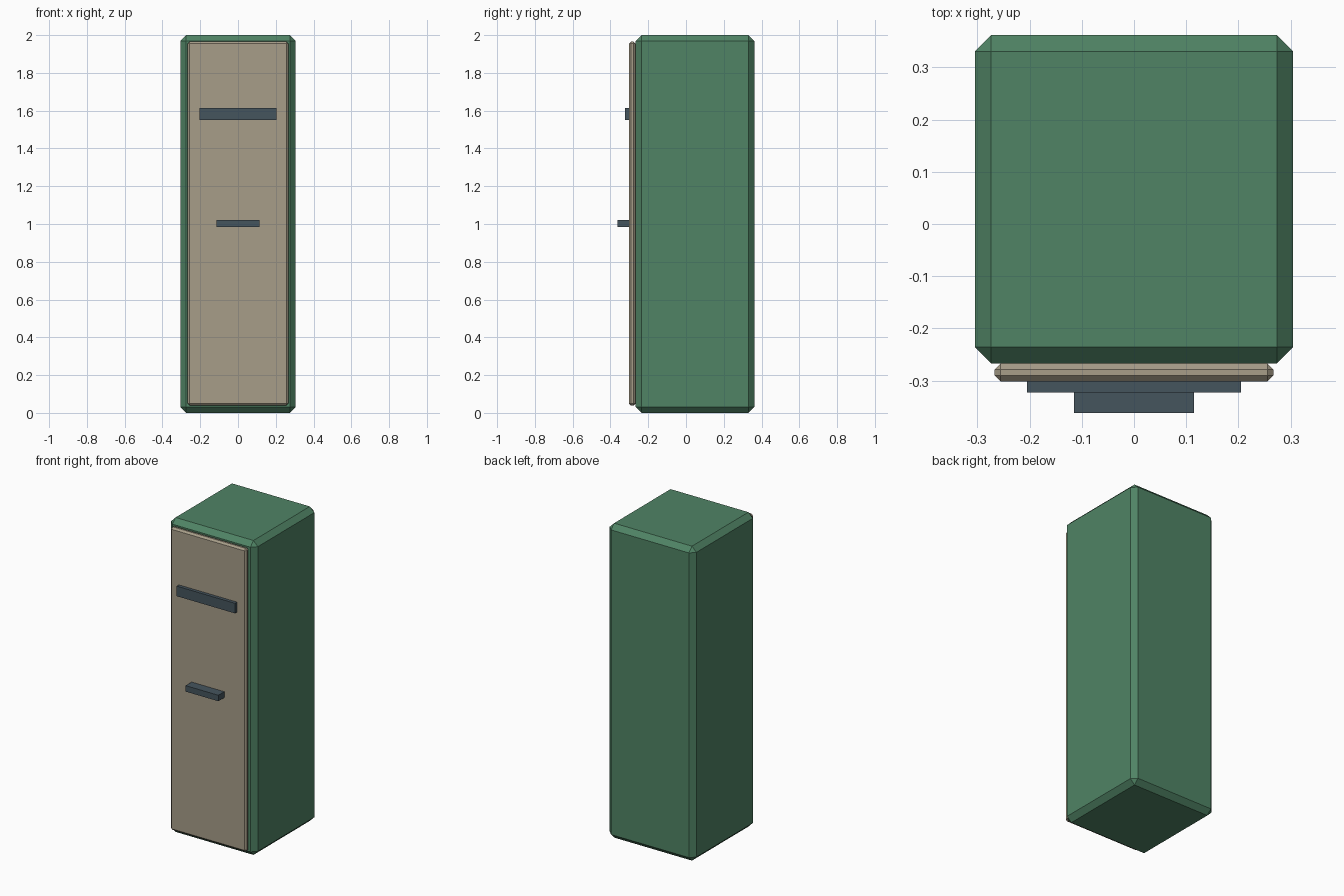
import bpy
import bmesh

if "Cube" in bpy.data.objects:
    bpy.data.objects.remove(bpy.data.objects["Cube"])


def material(name, rgb):
    m = bpy.data.materials.new(name)
    m.diffuse_color = (*rgb, 1)
    m.use_nodes = True
    m.node_tree.nodes["Principled BSDF"].inputs["Base Color"].default_value = m.diffuse_color
    return m


def box(name, x, y, z, mat, chamfer=0):
    """Box from (min, max) ranges, with an optional flat chamfer on every edge."""
    bm = bmesh.new()
    bmesh.ops.create_cube(bm, size=1)
    for v in bm.verts:
        v.co = [lo + (c + 0.5) * (hi - lo) for c, (lo, hi) in zip(v.co, (x, y, z))]
    if chamfer:
        bmesh.ops.bevel(bm, geom=bm.edges[:], offset=chamfer, segments=1,
                        affect='EDGES', profile=0.5)
    mesh = bpy.data.meshes.new(name)
    bm.to_mesh(mesh)
    bm.free()
    mesh.materials.append(mat)
    obj = bpy.data.objects.new(name, mesh)
    bpy.context.collection.objects.link(obj)
    return obj


green = material("green_paint", (0.08, 0.23, 0.13))
beige = material("beige_panel", (0.39, 0.34, 0.25))
slate = material("slate_metal", (0.06, 0.09, 0.11))

# Cabinet body and the door panel on its front
box("cabinet_body", (-0.305, 0.305), (-0.267, 0.362), (0, 2), green, 0.031)
box("door", (-0.267, 0.267), (-0.302, -0.267), (0.038, 1.966), beige, 0.0115)

# Wide name plate and the protruding pull handle
box("plate", (-0.205, 0.205), (-0.323, -0.302), (1.551, 1.615), slate)
box("handle", (-0.115, 0.115), (-0.362, -0.302), (0.983, 1.021), slate)
